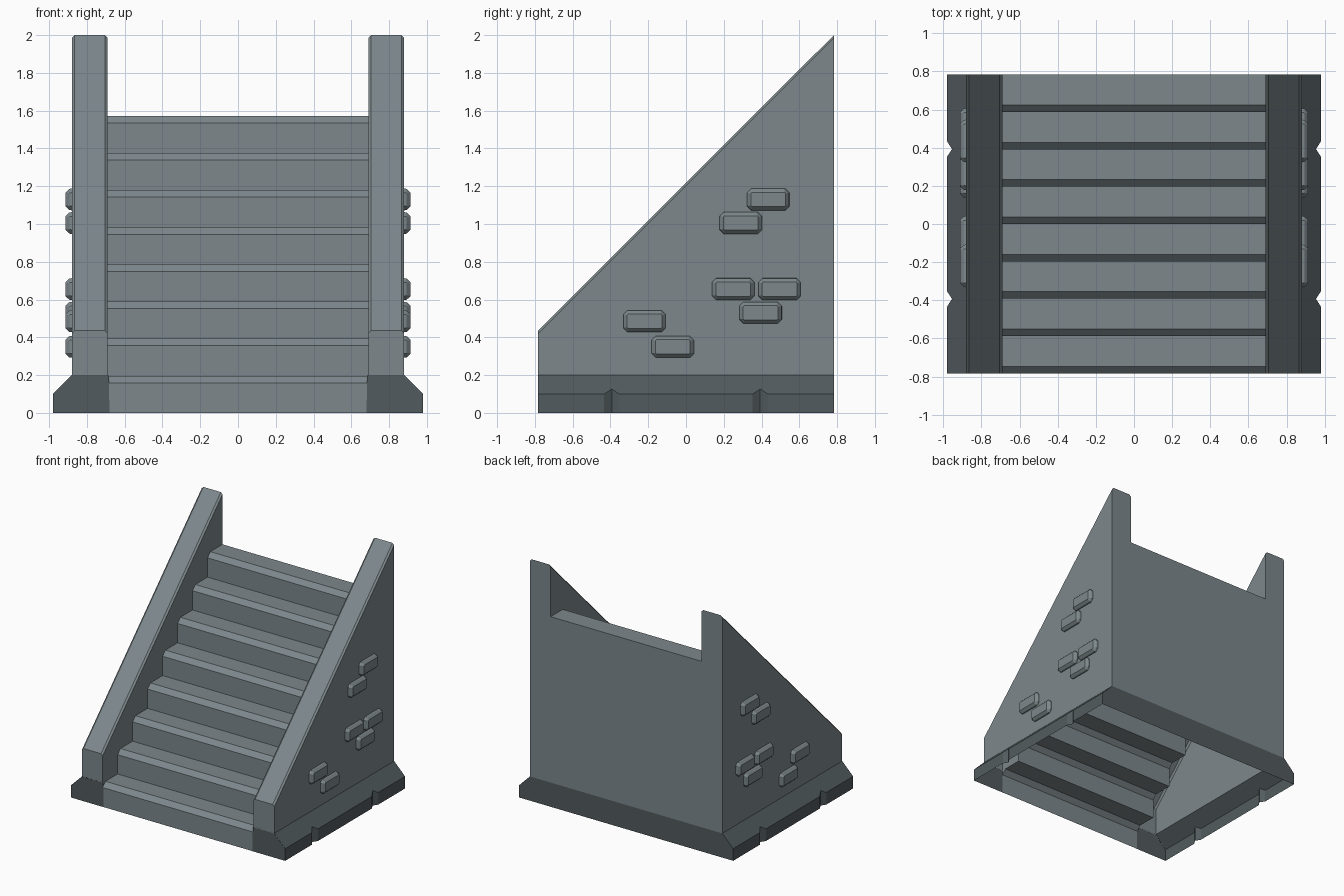
import bpy, bmesh
from mathutils import Vector

if "Cube" in bpy.data.objects:
    bpy.data.objects.remove(bpy.data.objects["Cube"])


def material(name, col):
    m = bpy.data.materials.new(name)
    m.diffuse_color = (*col, 1)
    m.use_nodes = True
    m.node_tree.nodes["Principled BSDF"].inputs["Base Color"].default_value = m.diffuse_color
    return m


STONE = material("grey stone", (0.205, 0.245, 0.26))
DARK = material("dark stone", (0.085, 0.105, 0.113))
D = 0.783              # half depth
IN, OUT = 0.69, 0.88   # inner and outer faces of the side walls
N = 8
RUN, RISE = 2 * D / N, 1.572 / N
CH = 0.037             # step nosing chamfer
BASE_Z = 0.2


class Part:
    """Collects faces, each turned towards a hint direction."""

    def __init__(self, name, mat):
        self.name, self.mat, self.bm = name, mat, bmesh.new()

    def face(self, pts, hint):
        f = self.bm.faces.new([self.bm.verts.new(p) for p in pts])
        f.normal_update()
        if f.normal.dot(Vector(hint)) < 0:
            f.normal_flip()

    def done(self):
        bmesh.ops.remove_doubles(self.bm, verts=self.bm.verts, dist=1e-5)
        me = bpy.data.meshes.new(self.name)
        self.bm.to_mesh(me)
        self.bm.free()
        me.materials.append(self.mat)
        bpy.context.collection.objects.link(bpy.data.objects.new(self.name, me))


# Stair profile (y, z): riser, chamfered nosing, tread
profile = [(-D, 0)]
for i in range(N):
    y, z = -D + i * RUN, (i + 1) * RISE
    profile += [(y, z - CH), (y + CH, z), (y + RUN, z)]

# Steps, an open sheet seen from below too
steps = Part("steps", STONE)
for (y0, z0), (y1, z1) in zip(profile, profile[1:]):
    steps.face([(-IN, y0, z0), (IN, y0, z0), (IN, y1, z1), (-IN, y1, z1)], (0, -1, 1))
steps.done()

# Back panel
back = Part("back_panel", STONE)
top = N * RISE
back.face([(-IN, D, BASE_Z), (IN, D, BASE_Z), (IN, D, top), (-IN, D, top)], (0, 1, 0))
back.done()

# Bricks as (y, z) centres
BRICKS = [(0.435, 1.13), (0.29, 1.005), (0.25, 0.655), (0.495, 0.655),
          (0.395, 0.53), (-0.22, 0.485), (-0.07, 0.35)]


def octagon(x, cy, cz, hy, hz, c):
    q = [(hy, hz - c), (hy - c, hz), (c - hy, hz), (-hy, hz - c),
         (-hy, c - hz), (c - hy, -hz), (hy - c, -hz), (hy, c - hz)]
    return [(x, cy + a, cz + b) for a, b in q]


for s, side in ((-1, "left"), (1, "right")):
    # Sloped side wall with chamfered top edges
    wall = Part(side + "_wall", STONE)
    B = 0.015
    section = [(IN, -B), (IN + B, 0), (OUT - B, 0), (OUT, -B)]
    front = [(s * x, -D, 0.435 + d) for x, d in section]
    rear = [(s * x, D, 2.0 + d) for x, d in section]
    for k in range(3):
        wall.face([front[k], front[k + 1], rear[k + 1], rear[k]], (0, -1, 1))
    wall.face([(s * OUT, -D, BASE_Z), (s * OUT, D, BASE_Z), rear[3], front[3]], (s, 0, 0))
    for y, row in ((-D, front), (D, rear)):
        wall.face([(s * IN, y, BASE_Z)] + row + [(s * OUT, y, BASE_Z)], (0, y, 0))
    wall.face([(s * IN, y, z) for y, z in profile[1:]] + [rear[0], front[0]], (-s, 0, 0))
    wall.done()

    # Flared base with V notches along its outer edge
    base = Part(side + "_base", DARK)
    stations = [(-D, 0)]
    for c in (-0.393, 0.393):
        stations += [(c - 0.04, 0), (c, 0.026), (c + 0.04, 0)]
    stations.append((D, 0))
    for (y0, n0), (y1, n1) in zip(stations, stations[1:]):
        a, b = s * (0.98 - n0), s * (0.98 - n1)
        lo0, lo1 = (a, y0, 0), (b, y1, 0)
        mid0, mid1 = (a, y0, 0.1 + n0), (b, y1, 0.1 + n1)
        base.face([lo0, lo1, mid1, mid0], (s, 0, 0))
        base.face([mid0, mid1, (s * OUT, y1, BASE_Z), (s * OUT, y0, BASE_Z)], (s, 0, 1))
    outer = [(0.98, 0), (0.98, 0.1), (OUT, BASE_Z)]
    yf = -D - 0.001
    base.face([(s * x, yf, z) for x, z in [(0.68, 0)] + outer + [(0.685, BASE_Z)]], (0, -1, 0))
    base.face([(s * x, D, z) for x, z in [(0, 0)] + outer + [(0, BASE_Z)]], (0, 1, 0))
    base.done()

    # Raised bricks on the outer face
    bricks = Part(side + "_bricks", STONE)
    for cy, cz in BRICKS:
        rings = [octagon(s * OUT, cy, cz, 0.112, 0.058, 0.022),
                 octagon(s * 0.893, cy, cz, 0.110, 0.056, 0.022),
                 octagon(s * 0.912, cy, cz, 0.092, 0.038, 0.006)]
        for r0, r1 in zip(rings, rings[1:]):
            for k in range(8):
                j = (k + 1) % 8
                bricks.face([r0[k], r0[j], r1[j], r1[k]], (s, 0, 0))
        bricks.face(rings[-1], (s, 0, 0))
    bricks.done()
